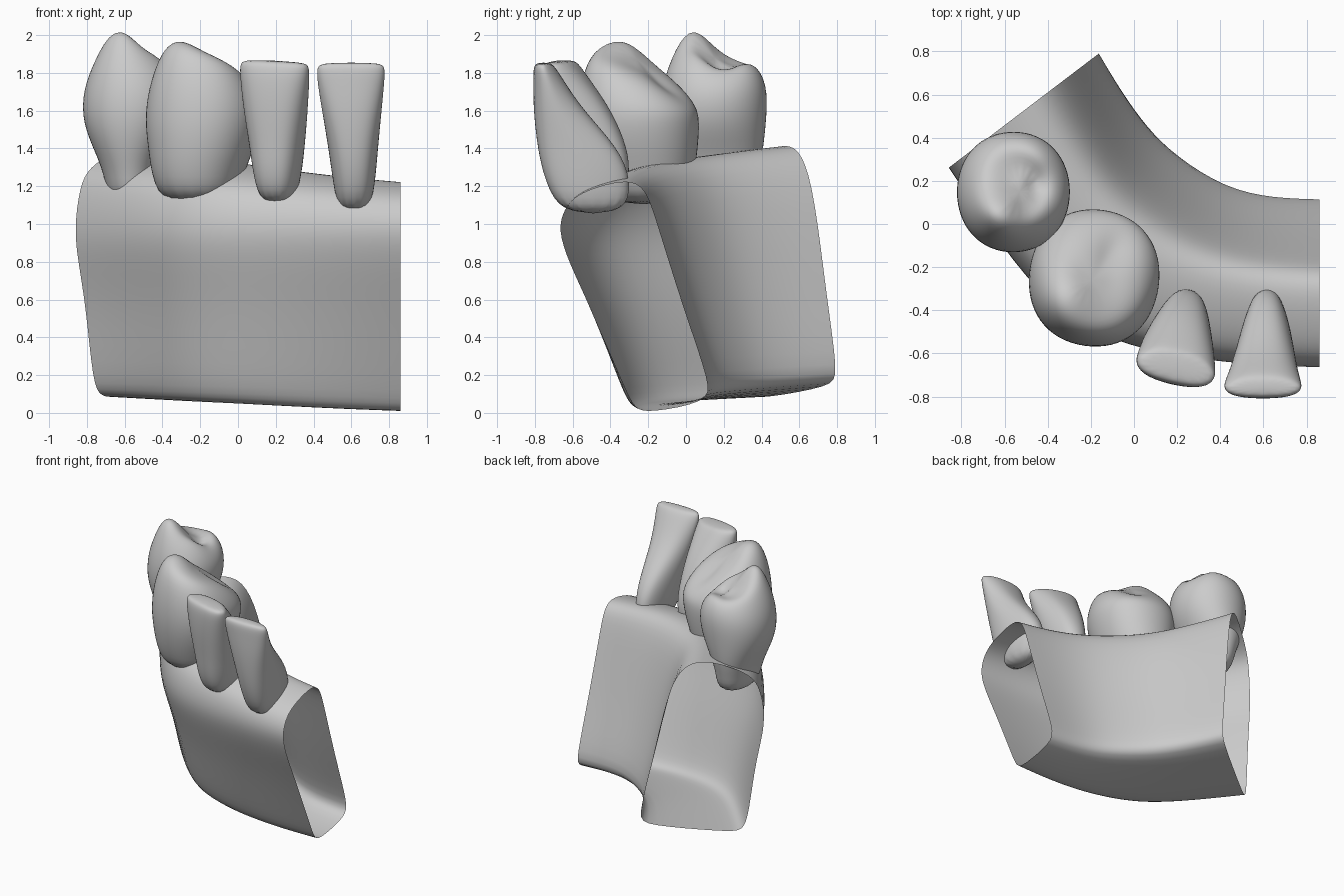
import bpy
from math import cos, sin, pi, exp, radians


def make_object(name, verts, faces):
    mesh = bpy.data.meshes.new(name)
    mesh.from_pydata(verts, [], faces)
    mesh.update()
    ob = bpy.data.objects.new(name, mesh)
    bpy.context.collection.objects.link(ob)
    for p in mesh.polygons:
        p.use_smooth = True
    sub = ob.modifiers.new("smooth", 'SUBSURF')
    sub.levels = sub.render_levels = 2
    return ob


def bridge(rings, n):
    return [(r * n + i, r * n + (i + 1) % n, (r + 1) * n + (i + 1) % n, (r + 1) * n + i)
            for r in range(rings - 1) for i in range(n)]


# Gum and jaw block: a cross-section swept round the arch, open at both cut ends.
# Section points are (depth from outer to inner side, height).
front_section = [(.59, .0), (.50, .02), (.44, .12), (.21, .55), (.06, .8), (-.01, .97),
                 (.03, 1.08), (.11, 1.15), (.26, 1.2), (.46, 1.235), (.57, 1.19),
                 (.64, 1.02), (.82, .55), (1.0, .15), (.98, .055)]
back_section = [(.30, .08), (.19, .085), (.13, .15), (.08, .55), (.02, .8), (-.01, .97),
                (.03, 1.2), (.10, 1.3), (.28, 1.38), (.5, 1.43), (.66, 1.38),
                (.78, 1.15), (.9, .6), (1.01, .2), (.95, .14)]
# Stations: blend, outer x, y, inner x, y
stations = [(0, .86, -.67, .86, .13), (.12, .55, -.66, .65, .135), (.3, .2, -.62, .43, .18),
            (.5, -.1, -.55, .2, .33), (.65, -.38, -.4, .07, .46),
            (.82, -.62, -.1, -.05, .63), (1, -.86, .26, -.15, .8)]
verts = []
for t, ox, oy, ix, iy in stations:
    for (sa, za), (sb, zb) in zip(front_section, back_section):
        s, z = sa + (sb - sa) * t, za + (zb - za) * t
        verts.append((ox + (ix - ox) * s, oy + (iy - oy) * s, z))
make_object("gum_block", verts, bridge(len(stations), len(front_section)))


def tooth(name, rings, cusps=(), rot=0, taper=0, power=.85, n=16):
    """Loft rings of (z, x0, x1, y0, y1, tilt x, tilt y); cusps are (x, y, height, radius)."""
    verts = []
    a = radians(rot)
    for z, x0, x1, y0, y1, tx, ty in rings:
        cx, cy = (x0 + x1) / 2, (y0 + y1) / 2
        for i in range(n):
            c, s = cos(2 * pi * i / n), sin(2 * pi * i / n)
            u = abs(c) ** power * (1 if c > 0 else -1)
            v = abs(s) ** power * (1 if s > 0 else -1)
            dx, dy = u * (x1 - x0) / 2 * (1 - taper * max(v, 0)), v * (y1 - y0) / 2
            dx, dy = dx * cos(a) - dy * sin(a), dx * sin(a) + dy * cos(a)
            h = z + tx * dx + ty * dy
            if z > 1.6:
                h += sum(k * exp(-((cx + dx - px) ** 2 + (cy + dy - py) ** 2) / r ** 2)
                         for px, py, k, r in cusps)
            verts.append((cx + dx, cy + dy, h))
    faces = bridge(len(rings), n)
    faces.append(tuple(reversed(range(n))))
    faces.append(tuple(range(len(verts) - n, len(verts))))
    return make_object(name, verts, faces)


# Rear tooth: rounded crown with one tall cusp and a shallow pit
tooth("rear_tooth", [
    (1.10, -.68, -.45, -.02, .35, 0, 0),
    (1.25, -.71, -.44, -.05, .38, 0, 0),
    (1.36, -.75, -.41, -.09, .41, 0, 0),
    (1.53, -.83, -.30, -.14, .43, 0, 0),
    (1.70, -.83, -.28, -.14, .44, 0, 0),
    (1.82, -.76, -.34, -.08, .40, -.08, -.06),
    (1.86, -.70, -.40, -.01, .34, -.15, -.1),
    (1.83, -.60, -.46, .06, .24, -.2, -.2)],
    cusps=[(-.62, .05, .17, .13), (-.42, .07, .04, .09), (-.45, .32, .04, .09),
           (-.46, .17, -.05, .09)], power=.95)

# Large middle tooth: outer ridge high, inner side falling away
tooth("middle_tooth", [
    (1.10, -.40, -.02, -.45, .0, 0, 0),
    (1.25, -.46, .03, -.52, .05, 0, 0),
    (1.40, -.48, .09, -.56, .07, 0, 0),
    (1.55, -.50, .13, -.58, .08, 0, 0),
    (1.67, -.48, .12, -.57, .06, -.08, -.15),
    (1.79, -.42, .06, -.52, .0, -.15, -.35),
    (1.83, -.35, -.03, -.43, -.10, -.15, -.35),
    (1.82, -.27, -.12, -.33, -.19, -.2, -.4)],
    cusps=[(-.3, -.32, .11, .15), (-.08, -.1, -.07, .07)], rot=-8, power=.92)

# Two front teeth: thick at the neck, thin biting edge, leaning forward
tooth("inner_front_tooth", [
    (1.10, .13, .30, -.62, -.33, 0, 0),
    (1.25, .09, .34, -.69, -.29, 0, 0),
    (1.40, .07, .36, -.71, -.30, 0, 0),
    (1.60, .03, .38, -.74, -.39, 0, 0),
    (1.75, .01, .39, -.75, -.50, 0, 0),
    (1.84, .0, .39, -.745, -.57, -.05, 0),
    (1.865, .03, .37, -.72, -.60, -.05, 0)], rot=-13, taper=.3, power=.75)

tooth("outer_front_tooth", [
    (1.05, .53, .70, -.66, -.32, 0, 0),
    (1.22, .50, .73, -.75, -.28, 0, 0),
    (1.40, .475, .745, -.79, -.35, 0, 0),
    (1.60, .44, .765, -.81, -.54, 0, 0),
    (1.75, .415, .78, -.81, -.64, 0, 0),
    (1.83, .41, .785, -.81, -.69, 0, 0),
    (1.855, .44, .76, -.79, -.72, 0, 0)], taper=.3, power=.75)
